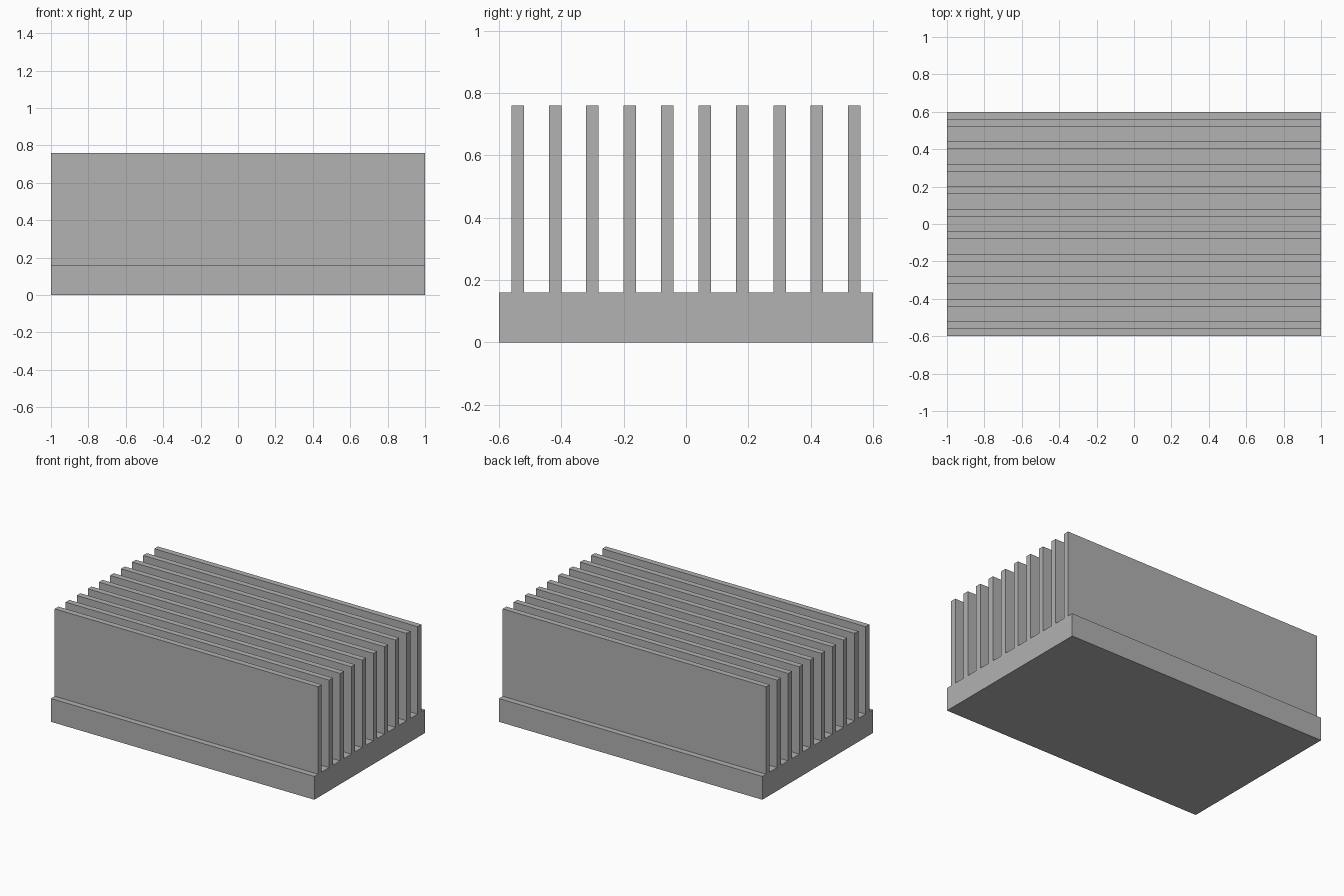
import bpy
import bmesh
from mathutils import Matrix

default = bpy.data.objects.get("Cube")
if default:
    bpy.data.objects.remove(default, do_unlink=True)

LENGTH, WIDTH = 2.0, 1.2
BASE_H, FIN_H = 0.16, 0.6
FIN_T, FIN_PITCH, FIN_COUNT = 0.04, 0.12, 10

# Bare metal colour
metal = bpy.data.materials.new("grey metal")
grey = (0.445, 0.445, 0.445, 1.0)
metal.use_nodes = True
metal.diffuse_color = grey
metal.node_tree.nodes["Principled BSDF"].inputs["Base Color"].default_value = grey


def add_block(name, size, y, bottom):
    """Box of the given size, centred on x and resting on height 'bottom'."""
    mesh = bpy.data.meshes.new(name)
    bm = bmesh.new()
    bmesh.ops.create_cube(bm, size=1, matrix=Matrix.Diagonal((*size, 1)))
    bm.to_mesh(mesh)
    bm.free()
    mesh.materials.append(metal)
    block = bpy.data.objects.new(name, mesh)
    block.location = (0, y, bottom + size[2] / 2)
    bpy.context.collection.objects.link(block)
    return block


# Solid base plate
add_block("base_plate", (LENGTH, WIDTH, BASE_H), 0, 0)

# Row of upright cooling fins
for i in range(FIN_COUNT):
    y = (i - (FIN_COUNT - 1) / 2) * FIN_PITCH
    add_block(f"cooling_fin_{i + 1}", (LENGTH, FIN_T, FIN_H), y, BASE_H)
